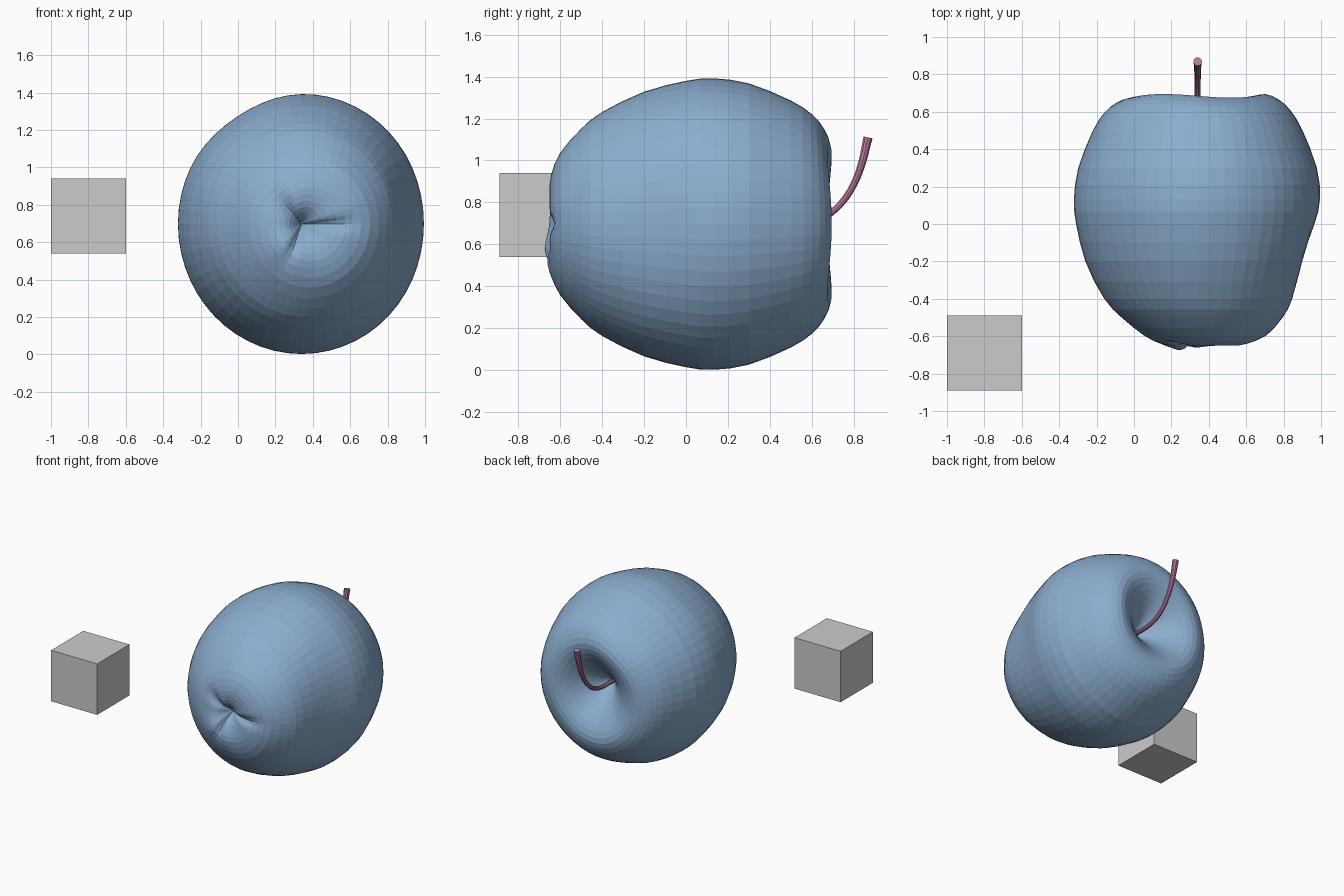
import bpy, bmesh
from math import sin, cos, pi, exp, radians
from mathutils import Vector

if "Cube" in bpy.data.objects:
    bpy.data.objects.remove(bpy.data.objects["Cube"])

CX, CZ = 0.34, 0.698          # core axis of the fruit (runs along y)
SEGMENTS = 56


def material(name, rgb):
    m = bpy.data.materials.new(name)
    m.diffuse_color = (*rgb, 1)
    m.use_nodes = True
    m.node_tree.nodes["Principled BSDF"].inputs["Base Color"].default_value = m.diffuse_color
    return m


def catmull(points, steps):
    """Smooth a short list of points."""
    p = [Vector(q) for q in points]
    p = [2 * p[0] - p[1]] + p + [2 * p[-1] - p[-2]]
    out = []
    for a, b, c, d in zip(p, p[1:], p[2:], p[3:]):
        for k in range(steps):
            t = k / steps
            out.append(0.5 * (2 * b + (c - a) * t + (2 * a - 5 * b + 4 * c - d) * t * t
                              + (3 * b - a - 3 * c + d) * t ** 3))
    return out + [p[-2]]


def bump(angle, centre, width):
    d = (angle - centre + pi) % (2 * pi) - pi
    return exp(-(d / width) ** 2)


def bell(v, centre, width):
    return exp(-((v - centre) / width) ** 2)


def make_object(bm, name, mat=None):
    bmesh.ops.recalc_face_normals(bm, faces=bm.faces)
    me = bpy.data.meshes.new(name)
    bm.to_mesh(me)
    bm.free()
    if mat:
        me.materials.append(mat)
    ob = bpy.data.objects.new(name, me)
    bpy.context.collection.objects.link(ob)
    return ob


def skin(bm, rings, tips):
    """Bridge closed rings of points and close both ends at the tip points."""
    loops = [[bm.verts.new(p) for p in r] for r in rings]
    n = len(loops[0])
    for a, b in zip(loops, loops[1:]):
        for i in range(n):
            j = (i + 1) % n
            bm.faces.new((a[i], a[j], b[j], b[i]))
    for tip, loop in zip(tips, (loops[0], loops[-1])):
        v = bm.verts.new(tip)
        for i in range(n):
            bm.faces.new((v, loop[i], loop[(i + 1) % n]))


# fruit: lathe profile (radius, y) from the blossom pit to the stem pit
profile = catmull([
    (0.012, -0.55), (0.04, -0.59), (0.09, -0.632), (0.16, -0.65), (0.24, -0.642),
    (0.34, -0.60), (0.455, -0.50), (0.535, -0.40), (0.632, -0.20), (0.684, 0.0),
    (0.696, 0.13), (0.672, 0.30), (0.59, 0.50), (0.525, 0.60), (0.46, 0.655),
    (0.38, 0.685), (0.30, 0.668), (0.21, 0.61), (0.12, 0.53), (0.05, 0.455), (0.012, 0.42)], 2)


def fruit_point(r, y, t):
    # slight flats on the upper left and right cheeks
    k = 1 - 0.025 * bump(t, radians(122), 0.4)
    k -= 0.07 * bump(t, 0, 0.6) * bell(y, -0.17, 0.22)
    shift = 0.045 * bell(y, -0.65, 0.2)
    if y < -0.3:
        # creases and a swollen lobe around the blossom pit
        fade = bell(r, 0.13, 0.12)
        y += 0.03 * fade * (bump(t, 0.0, 0.2) + bump(t, 2.5, 0.25) + bump(t, 4.15, 0.2))
        y -= 0.028 * bell(r, 0.19, 0.1) * bump(t, radians(228), 0.55)
    elif y > 0.4:
        # gently uneven shoulder
        y += 0.01 * bell(r, 0.4, 0.15) * cos(3 * t)
    return Vector((CX + 0.95 * r * k * cos(t) + shift * min(1, r / 0.2),
                   y, CZ + r * k * sin(t)))


rings = [[fruit_point(r, y, 2 * pi * i / SEGMENTS) for i in range(SEGMENTS)] for r, y in profile]
bm = bmesh.new()
skin(bm, rings, [(CX, -0.545, CZ), (CX, 0.415, CZ)])
make_object(bm, "apple_body", material("apple_blue", (0.26, 0.42, 0.62)))

# stem: tapered tube swept along a curve in the y-z plane
path = catmull([(0.40, 0.70), (0.55, 0.70), (0.66, 0.73), (0.74, 0.795), (0.80, 0.885),
                (0.84, 0.99), (0.868, 1.11)], 3)
rings = []
for i, p in enumerate(path):
    tangent = (path[min(i + 1, len(path) - 1)] - path[max(i - 1, 0)]).normalized()
    radius = 0.016 + 0.007 * (i / (len(path) - 1)) ** 4
    rings.append([Vector((CX + radius * cos(a),
                          p.x - tangent.y * radius * sin(a),
                          p.y + tangent.x * radius * sin(a)))
                  for a in (2 * pi * k / 10 for k in range(10))])
bm = bmesh.new()
skin(bm, rings, [(CX, path[0].x, path[0].y), (CX, path[-1].x, path[-1].y)])
make_object(bm, "stem", material("stem_plum", (0.50, 0.20, 0.36)))

# small grey block beside the fruit
bm = bmesh.new()
bmesh.ops.create_cube(bm, size=0.4)
make_object(bm, "block").location = (-0.80, -0.69, 0.74)
